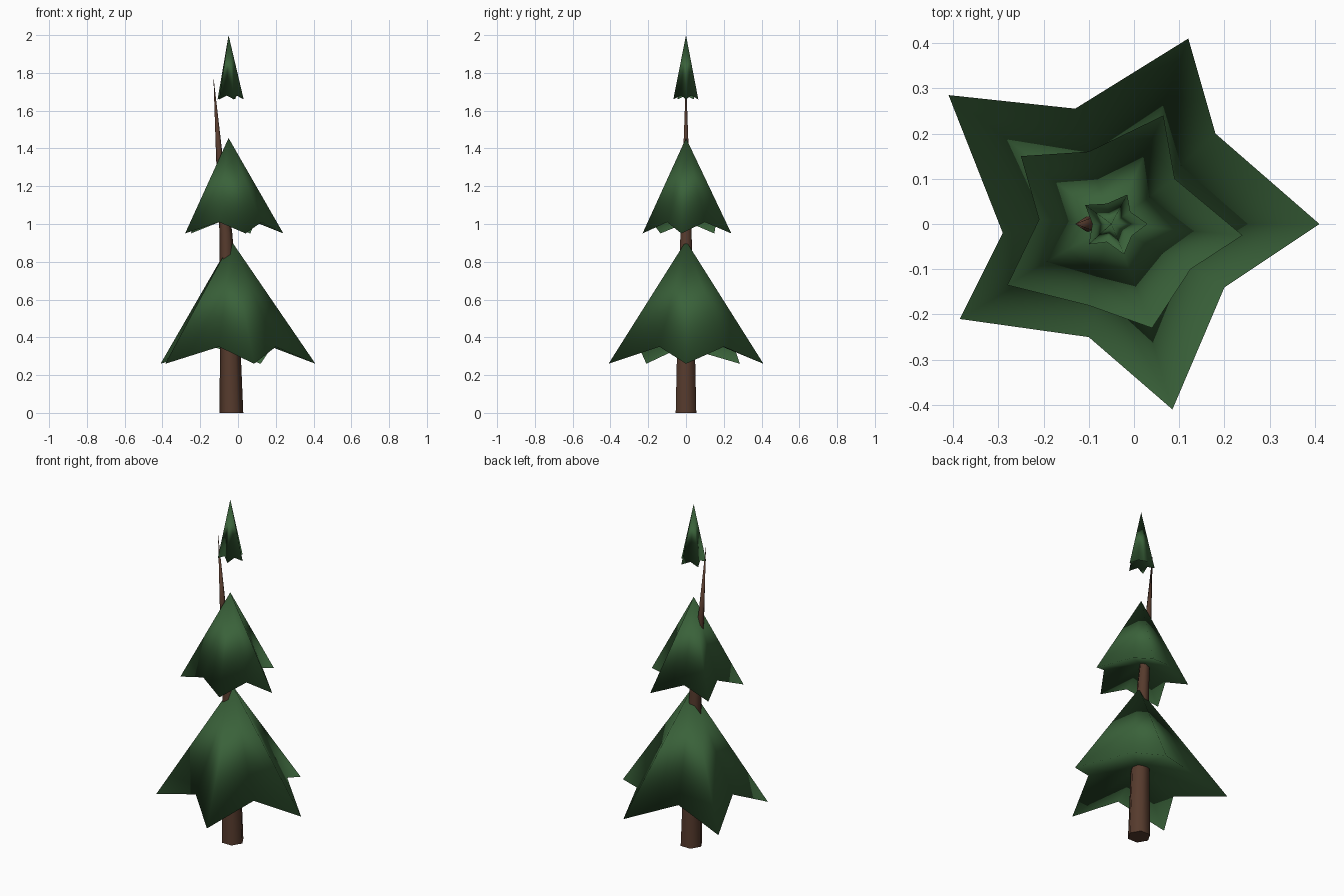
import bpy, bmesh, math
from mathutils import Vector

if "Cube" in bpy.data.objects:
    bpy.data.objects.remove(bpy.data.objects["Cube"])


def make_material(name, rgb):
    mat = bpy.data.materials.new(name)
    mat.use_nodes = True
    color = (*rgb, 1.0)
    mat.diffuse_color = color
    mat.node_tree.nodes["Principled BSDF"].inputs["Base Color"].default_value = color
    return mat


needle_green = make_material("needle green", (0.042, 0.122, 0.042))
bark_brown = make_material("bark brown", (0.093, 0.043, 0.026))


def finish(name, bm, material):
    bmesh.ops.recalc_face_normals(bm, faces=bm.faces)
    mesh = bpy.data.meshes.new(name)
    bm.to_mesh(mesh)
    bm.free()
    mesh.materials.append(material)
    obj = bpy.data.objects.new(name, mesh)
    bpy.context.collection.objects.link(obj)
    return obj


def foliage_tier(name, apex, hollow, tips, tip_z, notches, notch_z):
    """Five-pointed star cone with a shallow hollow underneath."""
    bm = bmesh.new()
    top = bm.verts.new(apex)
    under = bm.verts.new((apex[0], apex[1], hollow))
    rim = []
    for tip, notch in zip(tips, notches):
        rim.append(bm.verts.new((*tip, tip_z)))
        rim.append(bm.verts.new((*notch, notch_z)))
    for i, a in enumerate(rim):
        b = rim[(i + 1) % len(rim)]
        bm.faces.new((a, b, top))
        bm.faces.new((b, a, under))
    for face in bm.faces:
        face.smooth = True
    return finish(name, bm, needle_green)


def leaning_trunk(name, rings, tip, sides=6):
    """Tapered trunk through rings of (centre x, height, radius)."""
    bm = bmesh.new()
    loops = []
    for cx, z, r in rings:
        loops.append([bm.verts.new((cx + r * math.cos(math.tau * i / sides),
                                    r * math.sin(math.tau * i / sides), z))
                      for i in range(sides)])
    end = bm.verts.new(tip)
    for i in range(sides):
        j = (i + 1) % sides
        for low, high in zip(loops, loops[1:]):
            bm.faces.new((low[i], low[j], high[j], high[i])).smooth = True
        bm.faces.new((loops[-1][i], loops[-1][j], end)).smooth = True
    bm.faces.new(loops[0][::-1])
    return finish(name, bm, bark_brown)


# Trunk with a bent, pointed top
leaning_trunk("trunk",
              [(-0.035, 0, 0.063), (-0.042, 0.4, 0.053),
               (-0.064, 0.95, 0.034), (-0.098, 1.35, 0.018)],
              (-0.13, 0, 1.78))

# Foliage tiers, bottom to top
foliage_tier("lower_foliage", (-0.035, 0, 0.91), 0.43,
             [(0.41, 0), (0.12, 0.41), (-0.41, 0.285), (-0.385, -0.21), (0.085, -0.41)], 0.26,
             [(0.18, 0.2), (-0.13, 0.255), (-0.29, -0.02), (-0.1, -0.25), (0.2, -0.14)], 0.35)
foliage_tier("middle_foliage", (-0.05, 0, 1.455), 1.07,
             [(0.24, -0.025), (0.065, 0.24), (-0.25, 0.15), (-0.28, -0.135), (0.04, -0.23)], 0.95,
             [(0.09, 0.1), (-0.1, 0.16), (-0.21, 0.01), (-0.1, -0.18), (0.125, -0.1)], 1.01)
foliage_tier("top_foliage", (-0.05, 0, 2.0), 1.72,
             [(0.03, 0), (-0.015, 0.065), (-0.108, 0.042), (-0.1, -0.045), (-0.022, -0.067)], 1.66,
             [(-0.008, 0.027), (-0.06, 0.045), (-0.092, 0), (-0.06, -0.04), (-0.005, -0.026)], 1.68)
